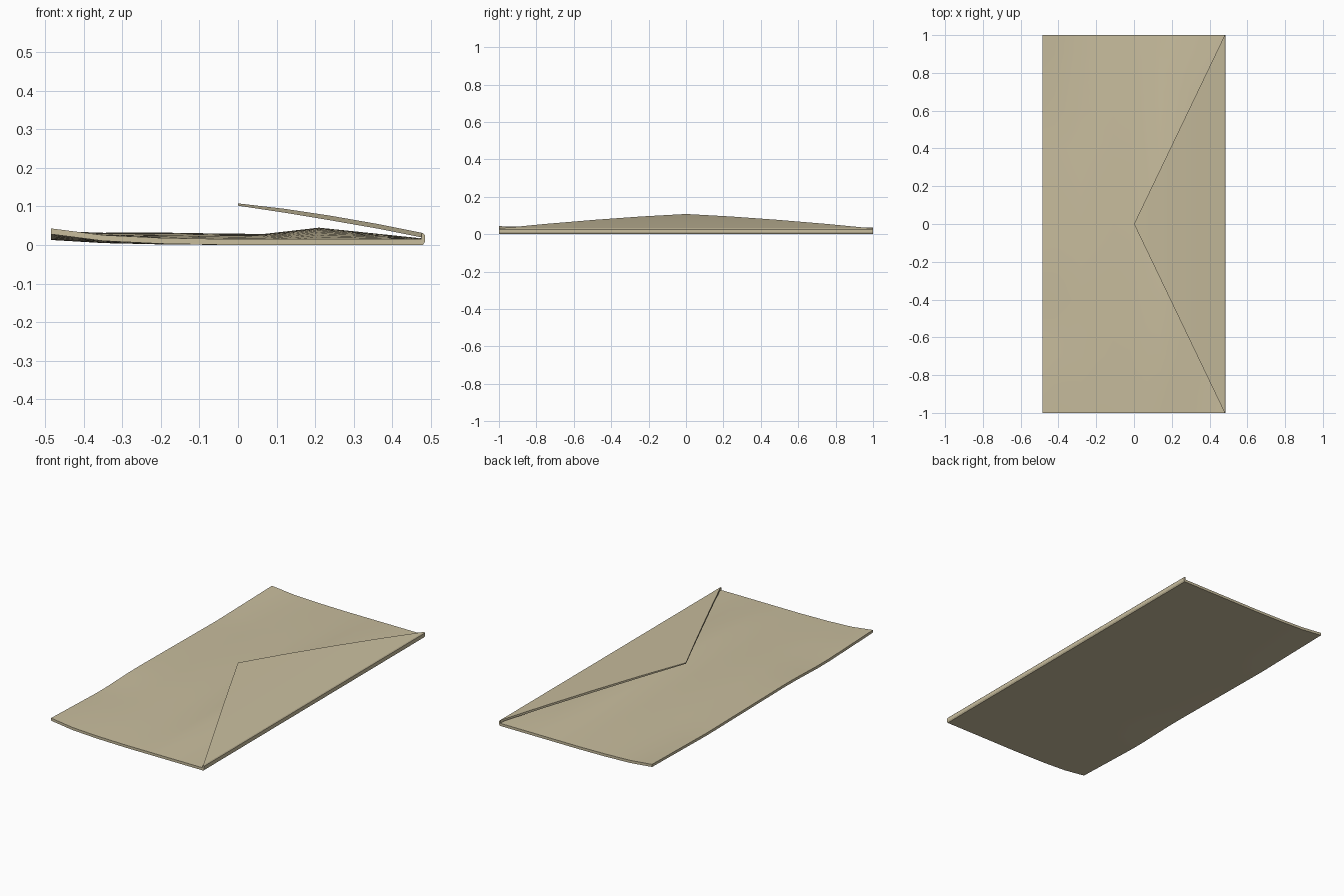
import bpy, bmesh, math

if "Cube" in bpy.data.objects:
    bpy.data.objects.remove(bpy.data.objects["Cube"])

paper = bpy.data.materials.new("paper")
paper.diffuse_color = (0.58, 0.51, 0.34, 1)
paper.use_nodes = True
paper.node_tree.nodes["Principled BSDF"].inputs["Base Color"].default_value = paper.diffuse_color


def lerp(points, t):
    """Piecewise linear value along (position, value) pairs."""
    for (a, p), (b, q) in zip(points, points[1:]):
        if t <= b:
            return p + (q - p) * max(0, t - a) / (b - a)
    return points[-1][1]


def finish(bm, name):
    bmesh.ops.remove_doubles(bm, verts=bm.verts, dist=1e-5)
    bmesh.ops.recalc_face_normals(bm, faces=bm.faces)
    mesh = bpy.data.meshes.new(name)
    bm.to_mesh(mesh)
    bm.free()
    ob = bpy.data.objects.new(name, mesh)
    bpy.context.collection.objects.link(ob)
    mesh.materials.append(paper)
    bpy.ops.object.select_all(action='DESELECT')
    ob.select_set(True)
    bpy.context.view_layer.objects.active = ob
    bpy.ops.object.shade_smooth_by_angle(angle=math.radians(30))
    return ob


def sheet(name, xs, vs, half_width, bottom, top):
    """Closed sheet between two height functions of (x, y)."""
    bm = bmesh.new()
    layers = [[[bm.verts.new((x, v * half_width(x), f(x, v * half_width(x))))
                for v in vs] for x in xs] for f in (bottom, top)]
    nx, ny = len(xs), len(vs)
    for g in layers:
        for i in range(nx - 1):
            for j in range(ny - 1):
                bm.faces.new((g[i][j], g[i + 1][j], g[i + 1][j + 1], g[i][j + 1]))
    # walls around the rim
    rim = ([(i, 0) for i in range(nx)] + [(nx - 1, j) for j in range(1, ny)]
           + [(i, ny - 1) for i in range(nx - 2, -1, -1)]
           + [(0, j) for j in range(ny - 2, 0, -1)])
    lo, hi = layers
    for (a, b), (c, d) in zip(rim, rim[1:] + rim[:1]):
        bm.faces.new((lo[a][b], lo[c][d], hi[c][d], hi[a][b]))
    return finish(bm, name)


# Envelope body: wavy curled left edge, gently padded top
curl = [(-1, 0.028), (-0.55, 0.013), (-0.25, 0.022), (0, 0.019), (0.5, 0.013), (1, 0.022)]
fade = [(-0.485, 1), (-0.35, 0.38), (-0.2, 0.12), (-0.02, 0), (0.485, 0)]
pad = [(-0.485, 0), (-0.35, 0.009), (-0.2, 0.015), (0.07, 0.014),
       (0.21, 0.030), (0.48, 0.002), (0.485, 0)]


def body_bottom(x, y):
    return lerp(curl, y) * lerp(fade, x)


def body_top(x, y):
    return body_bottom(x, y) + 0.015 + lerp(pad, x) * max(0, 1 - y * y)


body_x = [-0.485, -0.42, -0.35, -0.28, -0.2, -0.11, -0.02, 0.07, 0.14, 0.21, 0.3, 0.39, 0.48]
rows = [j / 10 - 1 for j in range(21)]
sheet("envelope_body", body_x, rows, lambda x: 1, body_bottom, body_top)

# Triangular flap, hinged on the right and lifted at its tip
flap_z = [(0, 0.108), (0.12, 0.094), (0.24, 0.076), (0.36, 0.055), (0.48, 0.031)]
flap_under = [(0, 0.102), (0.12, 0.084), (0.24, 0.064), (0.36, 0.043), (0.48, 0.019)]
sheet("envelope_flap", [0.06 * i for i in range(9)], rows, lambda x: x / 0.48,
      lambda x, y: lerp(flap_under, x), lambda x, y: lerp(flap_z, x))

# Folded spine joining body and flap
bm = bmesh.new()
profile = [(0.476, 0), (0.48, 0), (0.485, 0.008), (0.485, 0.026), (0.48, 0.031), (0.476, 0.029)]
ends = [[bm.verts.new((x, y, z)) for x, z in profile] for y in (-1, 1)]
for e in ends:
    bm.faces.new(e)
for k in range(len(profile)):
    m = (k + 1) % len(profile)
    bm.faces.new((ends[0][k], ends[0][m], ends[1][m], ends[1][k]))
finish(bm, "fold_spine")
